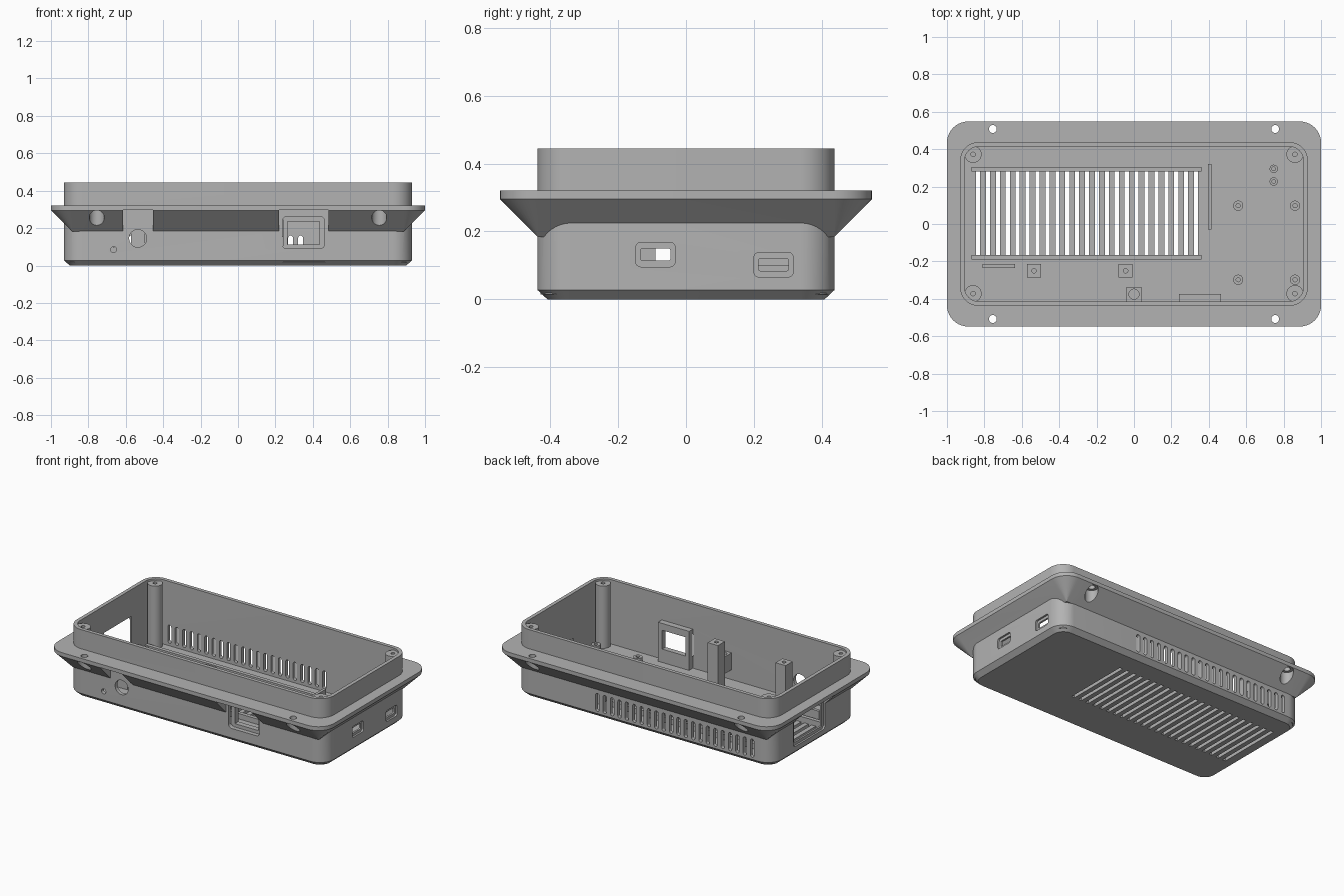
import bpy, bmesh, math

old = bpy.data.objects.get("Cube")
if old:
    bpy.data.objects.remove(old, do_unlink=True)

grey = bpy.data.materials.new("case_grey")
grey.use_nodes = True
grey.diffuse_color = (0.45, 0.45, 0.45, 1)
grey.node_tree.nodes["Principled BSDF"].inputs["Base Color"].default_value = (0.45, 0.45, 0.45, 1)

AXES = {"z": lambda u, v, w: (u, v, w),
        "y": lambda u, v, w: (u, w, v),
        "x": lambda u, v, w: (w, u, v)}


def outline(hu, hv, r, seg=10):
    """Rounded rectangle of half sizes hu, hv."""
    pts = []
    for k, (su, sv) in enumerate([(1, 1), (-1, 1), (-1, -1), (1, -1)]):
        for i in range(seg + 1):
            a = (k + i / seg) * math.pi / 2
            pts.append((su * (hu - r) + r * math.cos(a), sv * (hv - r) + r * math.sin(a)))
    return pts


def add_loft(bm, rings, centre=(0, 0), axis="z"):
    """Closed solid through rings of (half u, half v, radius, w)."""
    rows = [[bm.verts.new(AXES[axis](centre[0] + u, centre[1] + v, w))
             for u, v in outline(hu, hv, r)] for hu, hv, r, w in rings]
    n = len(rows[0])
    for a, b in zip(rows, rows[1:]):
        for i in range(n):
            j = (i + 1) % n
            bm.faces.new((a[i], a[j], b[j], b[i]))
    bm.faces.new(rows[0][::-1])
    bm.faces.new(rows[-1])


def finish(name, bm):
    bmesh.ops.remove_doubles(bm, verts=bm.verts, dist=1e-5)
    bmesh.ops.recalc_face_normals(bm, faces=bm.faces)
    mesh = bpy.data.meshes.new(name)
    bm.to_mesh(mesh)
    bm.free()
    mesh.materials.append(grey)
    ob = bpy.data.objects.new(name, mesh)
    bpy.context.collection.objects.link(ob)
    return ob


def loft(name, rings, centre=(0, 0), axis="z"):
    bm = bmesh.new()
    add_loft(bm, rings, centre, axis)
    return finish(name, bm)


def block(name, u0, u1, v0, v1, w0, w1, axis="z", r=0.0):
    hu, hv = (u1 - u0) / 2, (v1 - v0) / 2
    return loft(name, [(hu, hv, r, w0), (hu, hv, r, w1)], ((u0 + u1) / 2, (v0 + v1) / 2), axis)


def cylinder(name, u, v, r, w0, w1, axis="z"):
    return loft(name, [(r, r, r, w0), (r, r, r, w1)], (u, v), axis)


def slots(name, xs, half, v0, v1, r, w0, w1, axis):
    bm = bmesh.new()
    hv = (v1 - v0) / 2
    for x in xs:
        add_loft(bm, [(half, hv, r, w0), (half, hv, r, w1)], (x, (v0 + v1) / 2), axis)
    return finish(name, bm)


def combine(target, other, operation="DIFFERENCE"):
    mod = target.modifiers.new("combine", "BOOLEAN")
    mod.operation, mod.solver, mod.object = operation, "EXACT", other
    bpy.context.view_layer.objects.active = target
    bpy.ops.object.modifier_apply(modifier=mod.name)
    bpy.data.objects.remove(other, do_unlink=True)


def smooth(ob):
    bpy.ops.object.select_all(action="DESELECT")
    ob.select_set(True)
    bpy.context.view_layer.objects.active = ob
    bpy.ops.object.shade_smooth_by_angle(angle=math.radians(30))


HX, HY, TOP, WALL, FLOOR = 0.93, 0.438, 0.445, 0.024, 0.025

# Mounting flange with its sloped underside, port notches and screw holes
flange = loft("flange", [(0.888, 0.436, 0.001, 0.183), (1, 0.548, 0.113, 0.295),
                         (1, 0.548, 0.113, 0.32)])
combine(flange, block("notch", 0.22, 0.485, -0.7, -0.42, 0.1, 0.296))
combine(flange, block("notch", -0.615, -0.455, -0.7, -0.42, 0.1, 0.296))
combine(flange, block("notch", -1.1, -0.91, -0.11, 0.22, 0.1, 0.296))
for x in (-0.755, 0.755):
    for y in (-0.508, 0.508):
        combine(flange, cylinder("bore", x, y, 0.04, 0.1, 0.297))
        combine(flange, cylinder("hole", x, y, 0.021, 0.2, 0.4))

# Hollow tray with a chamfered base
case = loft("case_shell", [(HX - 0.03, HY - 0.03, 0.07, 0), (HX, HY, 0.1, 0.028),
                           (HX, HY, 0.1, TOP)])
combine(case, flange, "UNION")
ix, iy = HX - WALL, HY - WALL
combine(case, loft("cavity", [(ix, iy, 0.076, FLOOR), (ix, iy, 0.076, 0.6)]))

# Thick frame behind the front port, then its recess and opening
combine(case, block("port_frame", 0.24, 0.465, -HY + 0.01, -0.375, 0.015, 0.28), "UNION")
combine(case, block("recess", 0.237, 0.463, 0.09, 0.262, -0.6, -0.41, "y", 0.025))
combine(case, block("opening", 0.265, 0.435, 0.112, 0.235, -0.6, -0.3, "y"))

# Round holes in the front wall
combine(case, cylinder("jack_hole", -0.535, 0.145, 0.047, -0.6, -0.38, "y"))
combine(case, cylinder("light_hole", -0.665, 0.085, 0.016, -0.6, -0.38, "y"))

# Two recessed ports on the +x end, one large window on the -x end
for y, z in ((-0.09, 0.132), (0.258, 0.102)):
    combine(case, block("recess", y - 0.058, y + 0.058, z - 0.036, z + 0.036, 0.918, 1.1, "x", 0.015))
    combine(case, block("opening", y - 0.044, y + 0.044, z - 0.018, z + 0.018, 0.85, 1.1, "x", 0.006))
combine(case, block("recess", -0.11, 0.22, 0.06, 0.29, -1.1, -0.918, "x", 0.025))
combine(case, block("window", -0.09, 0.195, 0.08, 0.27, -1.1, -0.85, "x"))

# Ventilation slots in the floor and the back wall
floor_x = [-0.834 + i * 0.053 for i in range(23)]
combine(case, slots("floor_slots", floor_x, 0.011, -0.165, 0.28, 0.0, -0.1, 0.1, "z"))
back_x = [-0.785 + i * 0.0533 for i in range(22)]
combine(case, slots("back_slots", back_x, 0.0125, 0.042, 0.16, 0.0124, 0.38, 0.6, "y"))
smooth(case)


def standoff(name, x, y, r, hole, top):
    ob = cylinder(name, x, y, r, FLOOR - 0.01, top)
    combine(ob, cylinder("hole", x, y, hole, FLOOR + 0.005, top + 0.1))
    smooth(ob)


# Screw columns in the corners
for x in (-0.86, 0.86):
    for y in (-0.372, 0.372):
        standoff("corner_column", x, y, 0.045, 0.012, 0.432)

# Low board standoffs
for x in (0.557, 0.861):
    for y in (-0.298, 0.098):
        standoff("board_standoff", x, y, 0.027, 0.011, 0.06)
for y in (0.227, 0.295):
    standoff("small_standoff", 0.747, y, 0.022, 0.01, 0.06)

# Square posts with screw holes
for x in (-0.535, -0.045):
    post = block("square_post", x - 0.037, x + 0.037, -0.285, -0.213, FLOOR - 0.01, 0.335)
    combine(post, cylinder("hole", x, -0.25, 0.012, 0.25, 0.4))
    smooth(post)

# Bracket on the inside of the front wall
bracket = block("wall_bracket", -0.04, 0.04, -0.42, -0.337, 0.09, 0.2)
combine(bracket, cylinder("hole", 0, -0.375, 0.027, 0.12, 0.3))
smooth(bracket)

# Ribs on the floor
for name, x0, x1, y0, y1, top in (
        ("vent_rib_back", -0.87, 0.36, 0.28, 0.305, 0.06),
        ("vent_rib_front", -0.87, 0.36, -0.19, -0.165, 0.06),
        ("divider_rib", 0.396, 0.414, -0.03, 0.32, 0.1),
        ("short_rib", -0.81, -0.635, -0.235, -0.215, 0.1)):
    block(name, x0, x1, y0, y1, FLOOR - 0.01, top)
